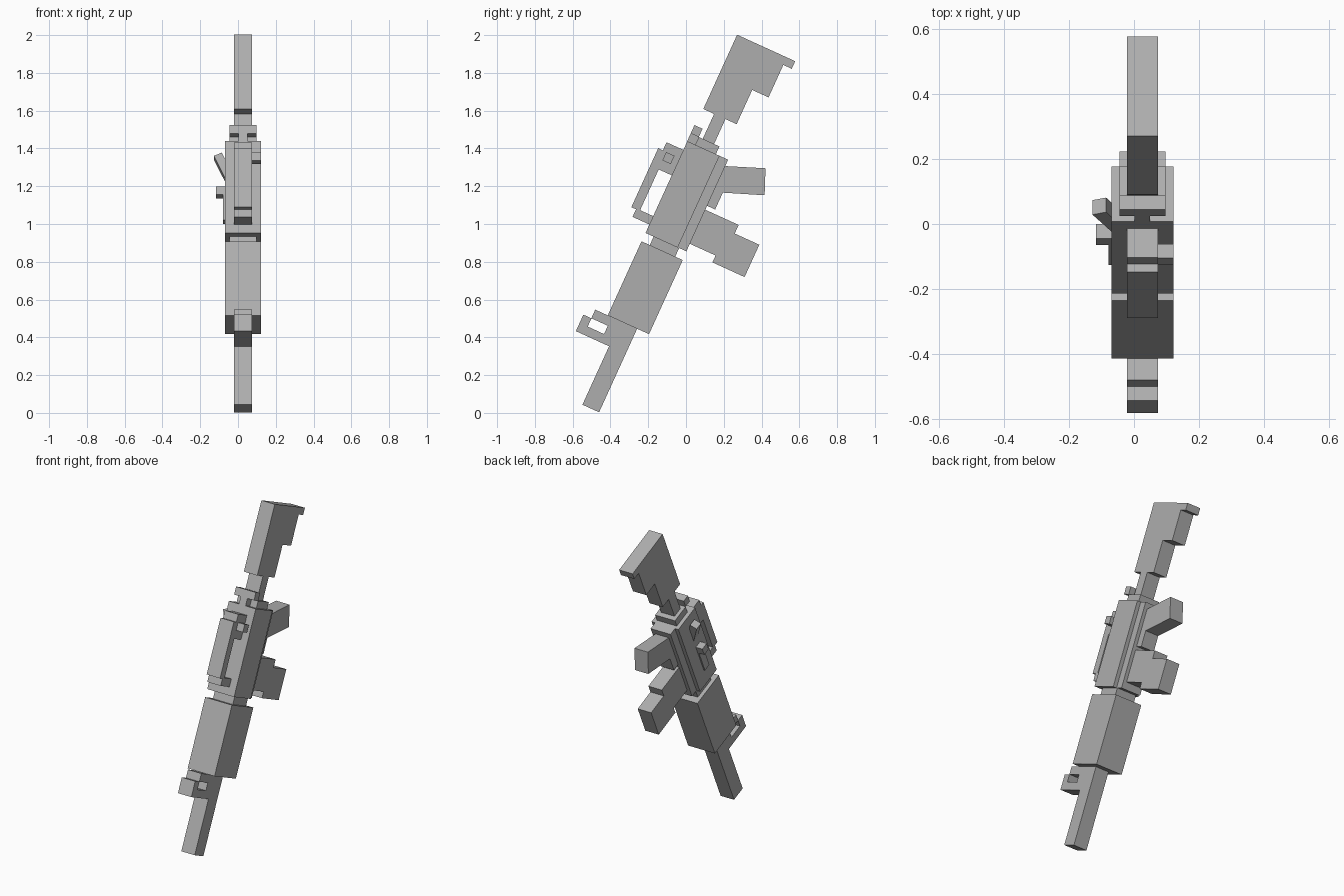
import bpy, bmesh, math
from mathutils import Matrix

if "Cube" in bpy.data.objects:
    bpy.data.objects.remove(bpy.data.objects["Cube"])

GREY = (0.42, 0.42, 0.42, 1)
mat = bpy.data.materials.new("gunmetal grey")
mat.use_nodes = True
mat.diffuse_color = GREY
mat.node_tree.nodes["Principled BSDF"].inputs["Base Color"].default_value = GREY

TILT = Matrix.Rotation(math.radians(-24.5), 4, 'X')  # leans the length axis back
MID = 0.026                                          # centre plane of the body
NARROW, MEDIUM, WIDE = 0.048, 0.071, 0.096           # half widths


def prism(name, points, direction):
    """Extrude a flat outline along a direction, then lean it."""
    bm = bmesh.new()
    face = bm.faces.new([bm.verts.new(p) for p in points])
    ext = bmesh.ops.extrude_face_region(bm, geom=[face])
    moved = [g for g in ext["geom"] if isinstance(g, bmesh.types.BMVert)]
    bmesh.ops.translate(bm, verts=moved, vec=direction)
    bmesh.ops.recalc_face_normals(bm, faces=bm.faces)
    bm.transform(TILT)
    mesh = bpy.data.meshes.new(name)
    bm.to_mesh(mesh)
    bm.free()
    mesh.materials.append(mat)
    obj = bpy.data.objects.new(name, mesh)
    bpy.context.collection.objects.link(obj)
    return obj


def profile(name, outline, half=NARROW):
    """Side outline of (across, along) points, centred on the body."""
    return prism(name, [(MID - half, v, u) for v, u in outline], (2 * half, 0, 0))


def block(name, v0, v1, u0, u1, x0=MID - NARROW, x1=MID + NARROW):
    pts = [(x0, v0, u0), (x0, v1, u0), (x0, v1, u1), (x0, v0, u1)]
    return prism(name, pts, (x1 - x0, 0, 0))


def body(name, v0, v1, u0, u1, half):
    return block(name, v0, v1, u0, u1, MID - half, MID + half)


# Barrel, handguard and receiver
body("barrel", -0.517, -0.42, -0.188, 0.3, NARROW)
body("handguard", -0.591, -0.351, 0.298, 0.729, WIDE)
body("barrel_neck", -0.543, -0.395, 0.729, 0.779, MEDIUM)
body("receiver", -0.59, -0.403, 0.778, 1.312, WIDE)
body("receiver_underside", -0.403, -0.353, 0.779, 1.312, MEDIUM)
body("receiver_end_plate", -0.544, -0.424, 1.312, 1.357, MEDIUM)

# Charging handle
body("charging_handle_stem", -0.591, -0.544, 1.312, 1.357, 0.024)
body("charging_handle_bar", -0.591, -0.544, 1.357, 1.405, MEDIUM)

# Stock with stepped underside
body("stock_tube", -0.521, -0.455, 1.357, 1.505, NARROW)
profile("stock", [(-0.584, 1.934), (-0.246, 1.934), (-0.246, 1.89), (-0.295, 1.89),
                  (-0.295, 1.701), (-0.39, 1.701), (-0.39, 1.502), (-0.584, 1.502)])

# Carry handle with rear sight knob
body("carry_handle_bar", -0.715, -0.666, 0.871, 1.214, NARROW)
body("carry_handle_rear_post", -0.688, -0.59, 1.113, 1.261, NARROW)
body("carry_handle_front_post", -0.688, -0.59, 0.827, 0.876, NARROW)
block("sight_knob", -0.668, -0.62, 1.165, 1.213, MID + NARROW, MID + WIDE)

# Front sight around an open window
block("front_sight_base", -0.71, -0.51, 0.152, 0.2)
block("front_sight_blade", -0.71, -0.663, 0.2, 0.248)
block("front_sight_inner_post", -0.568, -0.517, 0.2, 0.25)
block("front_sight_top", -0.664, -0.517, 0.248, 0.298)

# Grip, trigger guard and magazine
profile("pistol_grip", [(-0.353, 1.275), (-0.154, 1.353), (-0.099, 1.221), (-0.353, 1.124)])
body("trigger_guard", -0.353, -0.306, 1.044, 1.145, NARROW)
profile("magazine", [(-0.353, 1.021), (-0.159, 1.021), (-0.159, 0.971), (-0.016, 0.971),
                     (-0.016, 0.783), (-0.203, 0.783), (-0.203, 0.823), (-0.353, 0.823)])

# Right side controls: deflector, port cover and slanted forward assist
SIDE = MID - WIDE
block("shell_deflector", -0.538, -0.489, 1.024, 1.073, SIDE - 0.047, SIDE)
block("port_cover", -0.538, -0.489, 0.876, 1.024, SIDE - 0.009, SIDE)
prism("forward_assist", [(-0.128, -0.538, 1.25), (-0.086, -0.538, 1.269),
                         (-0.05, -0.538, 1.19), (-0.05, -0.538, 1.082)], (0, 0.049, 0))
